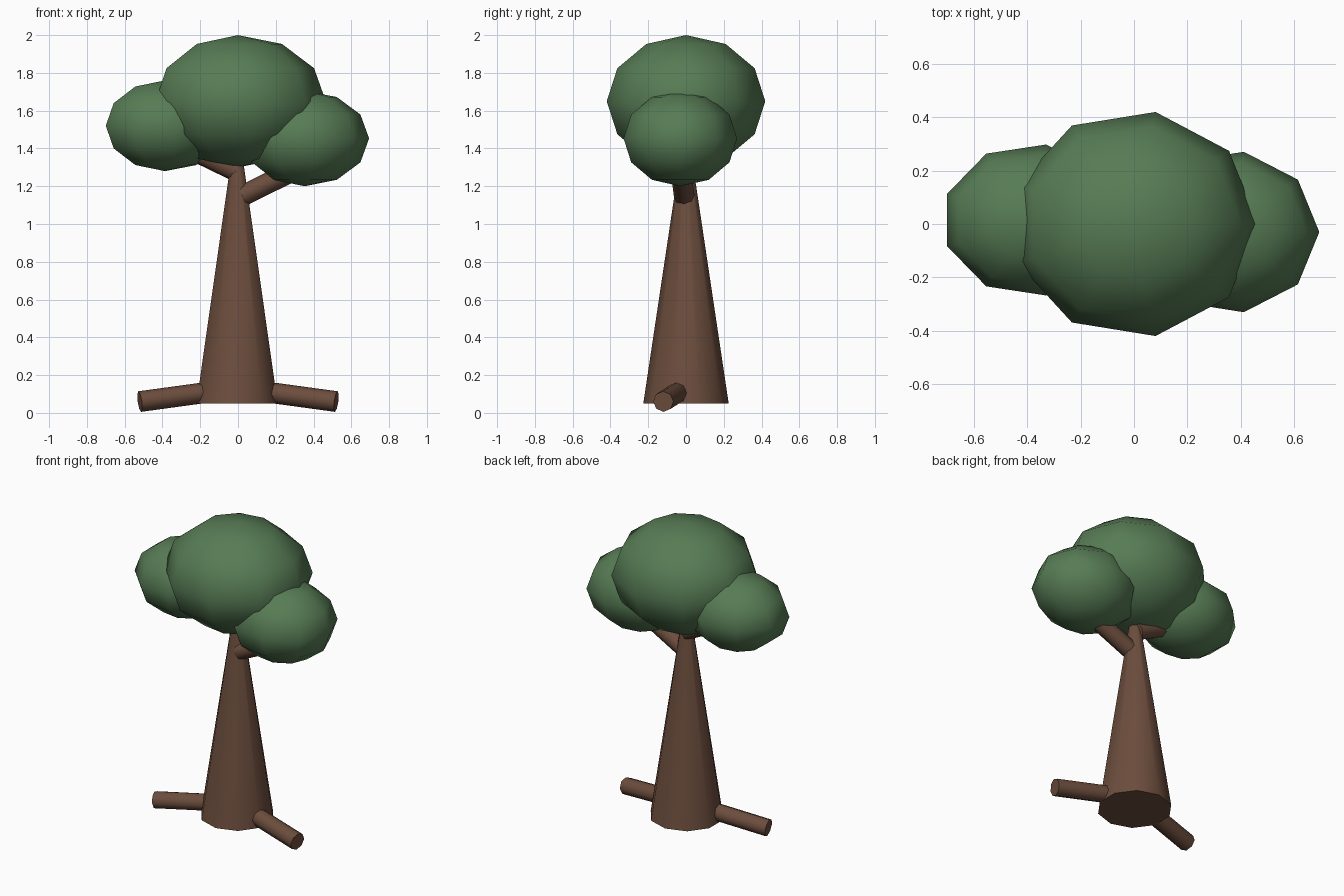
import bpy, bmesh, math
from mathutils import Matrix, Vector

if "Cube" in bpy.data.objects:
    bpy.data.objects.remove(bpy.data.objects["Cube"])


def material(name, color):
    m = bpy.data.materials.new(name)
    m.diffuse_color = color
    m.use_nodes = True
    m.node_tree.nodes["Principled BSDF"].inputs["Base Color"].default_value = m.diffuse_color
    return m


BARK = material("bark", (0.15, 0.075, 0.047, 1))
LEAF = material("leaf", (0.095, 0.2, 0.09, 1))


def align(bm, angle):
    # turn about z so that a widest-ring vertex points along the given angle
    v = min(bm.verts, key=lambda v: abs(v.co.z) - v.co.xy.length * 0.01).co
    turn = Matrix.Rotation(angle - math.atan2(v.y, v.x), 4, 'Z')
    bmesh.ops.transform(bm, matrix=turn, verts=bm.verts)


def finish(bm, name, mat, sharp_caps):
    for f in bm.faces:
        f.smooth = True
    if sharp_caps:
        for e in bm.edges:
            if len(e.link_faces) == 2 and e.calc_face_angle() > math.radians(60):
                e.smooth = False
    mesh = bpy.data.meshes.new(name)
    bm.to_mesh(mesh)
    bm.free()
    mesh.materials.append(mat)
    ob = bpy.data.objects.new(name, mesh)
    bpy.context.collection.objects.link(ob)
    return ob


def foliage(name, center, radii):
    bm = bmesh.new()
    bmesh.ops.create_uvsphere(bm, u_segments=9, v_segments=6, radius=1)
    align(bm, 0)
    bmesh.ops.scale(bm, vec=radii, verts=bm.verts)
    bmesh.ops.translate(bm, vec=center, verts=bm.verts)
    finish(bm, name, LEAF, False)


def limb(name, start, end, r1, r2, sides):
    a, b = Vector(start), Vector(end)
    bm = bmesh.new()
    bmesh.ops.create_cone(bm, cap_ends=True, segments=sides,
                          radius1=r1, radius2=r2, depth=(b - a).length)
    align(bm, math.pi / 2)
    d = b - a
    rot = d.to_track_quat('Z', 'Y').to_matrix().to_4x4() if d.xy.length > 1e-4 else Matrix()
    bmesh.ops.transform(bm, matrix=Matrix.Translation((a + b) / 2) @ rot, verts=bm.verts)
    finish(bm, name, BARK, True)


# trunk
limb("trunk", (-0.005, 0, 0.05), (-0.005, 0, 1.4), 0.226, 0.024, 10)

# roots, mirrored left and right
for side, s in (("left", -1), ("right", 1)):
    limb(side + "_root", (s * 0.19, -0.05, 0.105), (s * 0.52, -0.12, 0.06), 0.055, 0.055, 8)

# branches
limb("left_branch", (-0.01, 0.01, 1.28), (-0.34, 0.02, 1.44), 0.055, 0.055, 8)
limb("right_branch", (0.025, -0.01, 1.15), (0.35, -0.03, 1.31), 0.055, 0.055, 8)

# crown
foliage("main_crown", (0, 0, 1.65), (0.465, 0.426, 0.35))
foliage("left_crown", (-0.387, 0.015, 1.52), (0.333, 0.287, 0.24))
foliage("right_crown", (0.352, -0.03, 1.453), (0.342, 0.305, 0.253))
